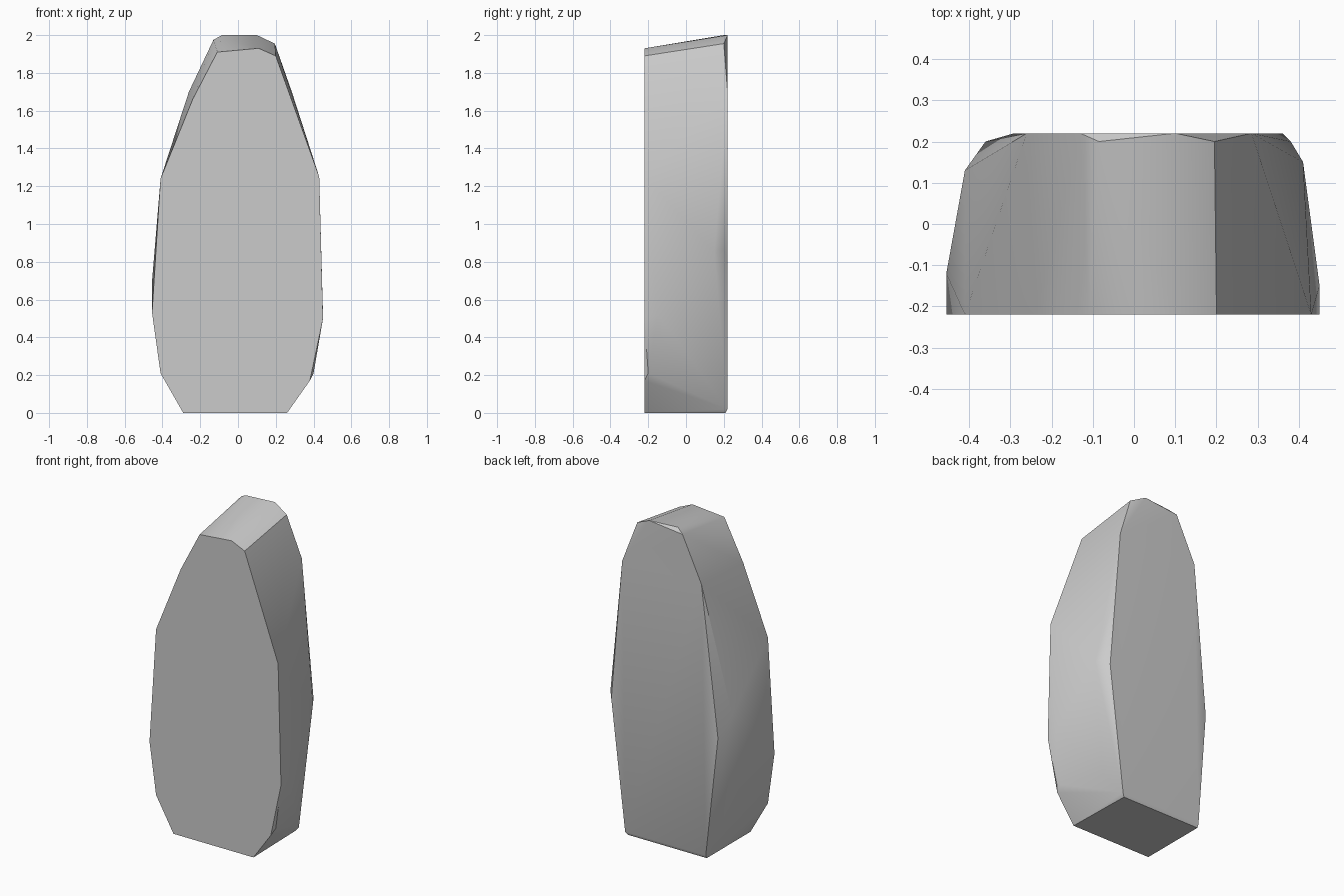
import bpy
import bmesh
import math

cube = bpy.data.objects.get("Cube")
if cube:
    bpy.data.objects.remove(cube, do_unlink=True)

# Flat front outline (x, z)
FRONT_Y = -0.22
front = [(-.29, 0), (.26, 0), (.38, .17), (.45, .5), (.43, 1.25), (.2, 1.89),
         (.11, 1.93), (-.11, 1.91), (-.24, 1.66), (-.41, 1.24), (-.455, .53), (-.41, .21)]

# Chipped back corners and side bulges (x, y, z)
back = [(-.29, .21, 0), (.25, .21, 0), (-.29, .22, .02), (.265, .22, .02),
        (-.36, .2, .76), (.36, .22, .82), (.38, .2, .86), (-.26, .22, 1.7),
        (.285, .22, 1.7), (-.13, .22, 1.975), (.1, .22, 2), (-.085, .2, 2), (.195, .2, 1.955)]
sides = [(-.41, .13, .89), (-.455, -.12, .7), (.41, .15, .85), (.45, -.15, .52), (.4, -.2, .21)]

# Boulder: hull around the corners
bm = bmesh.new()
for co in [(x, FRONT_Y, z) for x, z in front] + back + sides:
    bm.verts.new(co)
hull = bmesh.ops.convex_hull(bm, input=bm.verts)
loose = [v for v in bm.verts if not v.link_faces]
bmesh.ops.delete(bm, geom=loose, context='VERTS')
bmesh.ops.dissolve_limit(bm, angle_limit=math.radians(1), verts=bm.verts, edges=bm.edges)
bmesh.ops.recalc_face_normals(bm, faces=bm.faces)
mesh = bpy.data.meshes.new("boulder")
bm.to_mesh(mesh)
bm.free()
boulder = bpy.data.objects.new("boulder", mesh)
bpy.context.collection.objects.link(boulder)

# Plain stone grey
stone = bpy.data.materials.new("stone_grey")
stone.use_nodes = True
stone.diffuse_color = (.6, .6, .6, 1)
stone.node_tree.nodes["Principled BSDF"].inputs["Base Color"].default_value = (.6, .6, .6, 1)
mesh.materials.append(stone)

# Soft shading between shallow facets, crisp main edges
bpy.context.view_layer.objects.active = boulder
boulder.select_set(True)
bpy.ops.object.shade_smooth_by_angle(angle=math.radians(30))
